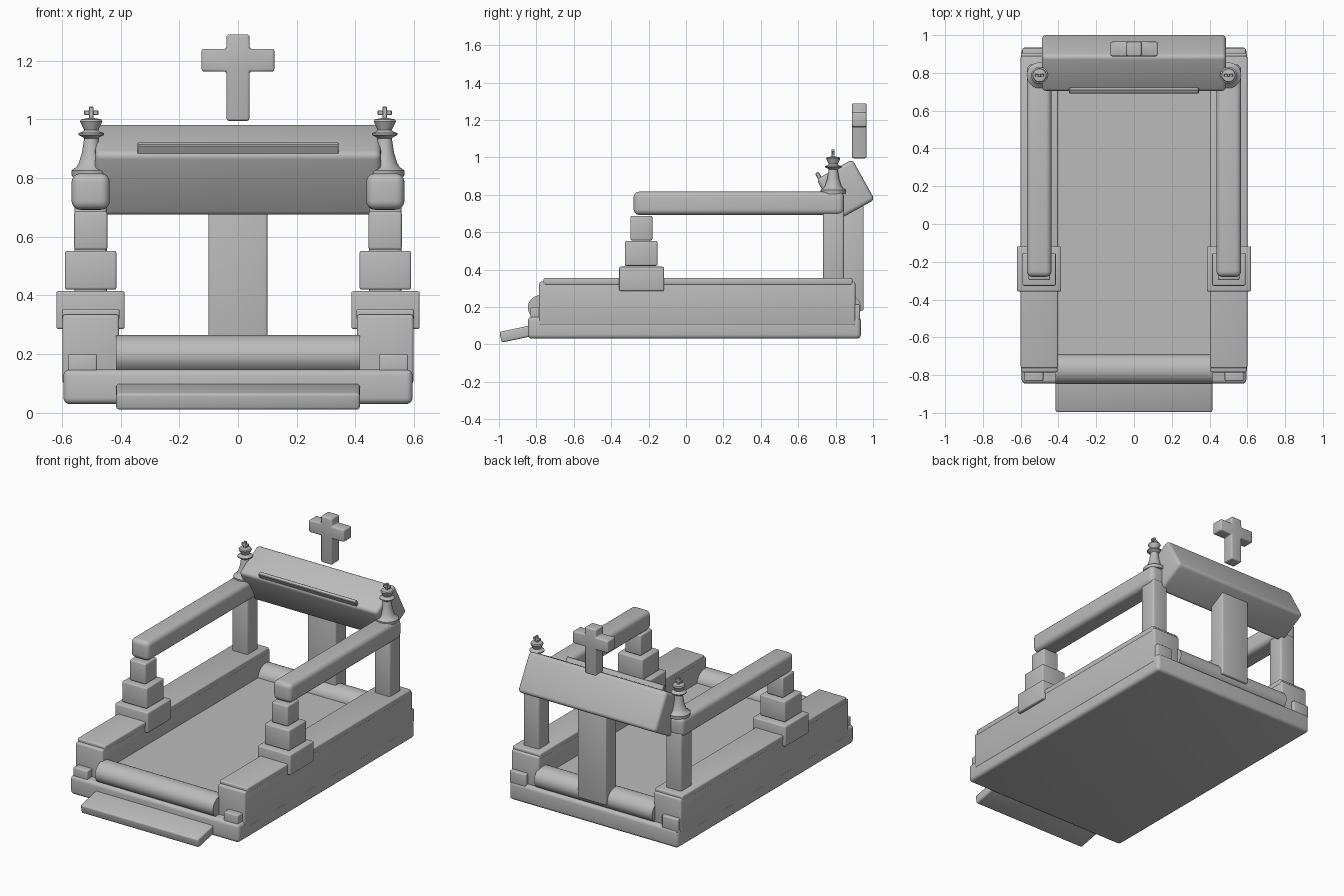
import bpy, bmesh, math
from mathutils import Matrix, Vector

if "Cube" in bpy.data.objects:
    bpy.data.objects.remove(bpy.data.objects["Cube"])

grey = bpy.data.materials.new("stone_grey")
grey.diffuse_color = (0.5, 0.5, 0.5, 1)
grey.use_nodes = True
grey.node_tree.nodes["Principled BSDF"].inputs["Base Color"].default_value = grey.diffuse_color


def finish(name, bm, angle=35):
    bmesh.ops.recalc_face_normals(bm, faces=bm.faces)
    me = bpy.data.meshes.new(name)
    bm.to_mesh(me)
    bm.free()
    me.materials.append(grey)
    ob = bpy.data.objects.new(name, me)
    bpy.context.collection.objects.link(ob)
    bpy.ops.object.select_all(action='DESELECT')
    ob.select_set(True)
    bpy.context.view_layer.objects.active = ob
    bpy.ops.object.shade_smooth_by_angle(angle=math.radians(angle))
    return ob


def box(name, x, y, z, bevel=0.008, segs=3, tilt=0):
    """Bevelled box from (min, max) ranges, tilted about its own x axis."""
    bm = bmesh.new()
    bmesh.ops.create_cube(bm, size=1)
    size = [b - a for a, b in (x, y, z)]
    bmesh.ops.scale(bm, vec=size, verts=bm.verts)
    bmesh.ops.bevel(bm, geom=bm.edges[:], offset=bevel, segments=segs,
                    profile=0.5, affect='EDGES')
    mid = Vector([(a + b) / 2 for a, b in (x, y, z)])
    bm.transform(Matrix.Translation(mid) @ Matrix.Rotation(math.radians(tilt), 4, 'X'))
    return finish(name, bm)


def lathe(name, profile, loc, steps=32):
    """Surface of revolution around z from (radius, height) points."""
    bm = bmesh.new()
    vs = [bm.verts.new((r, 0, z)) for r, z in profile]
    es = [bm.edges.new(p) for p in zip(vs, vs[1:])]
    bmesh.ops.spin(bm, geom=vs + es, axis=(0, 0, 1), cent=(0, 0, 0),
                   angle=2 * math.pi, steps=steps)
    bmesh.ops.remove_doubles(bm, verts=bm.verts, dist=1e-5)
    bm.transform(Matrix.Translation(loc))
    return finish(name, bm)


def roll(name, y, z, ry, rz, half):
    """Horizontal rounded bar along x."""
    bm = bmesh.new()
    bmesh.ops.create_cone(bm, cap_ends=True, segments=40, radius1=1, radius2=1, depth=2)
    bm.transform(Matrix.Translation((0, y, z)) @ Matrix.Diagonal((half, ry, rz, 1))
                 @ Matrix.Rotation(math.pi / 2, 4, 'Y'))
    finish(name, bm)


# base slab, bed floor, tilted front step
box("base_slab", (-0.595, 0.595), (-0.845, 0.935), (0.03, 0.148), 0.022, 4)
box("bed_floor", (-0.42, 0.42), (-0.76, 0.86), (0.10, 0.20), 0.005, 1)
box("front_step", (-0.415, 0.415), (-0.994, -0.78), (0.031, 0.089), 0.01, 3, 12)

# rounded bars at both ends of the bed
roll("front_roll", -0.768, 0.197, 0.078, 0.068, 0.416)
roll("rear_roll", 0.858, 0.197, 0.078, 0.068, 0.416)

# parts repeated on both sides
finial_profile = [(0, 0.805), (0.066, 0.805), (0.068, 0.825), (0.05, 0.838), (0.043, 0.85),
                  (0.032, 0.885), (0.024, 0.935), (0.03, 0.94), (0.044, 0.947), (0.044, 0.953),
                  (0.03, 0.958), (0.024, 0.964), (0.038, 0.993), (0.034, 1.0), (0, 1.006)]
for side, s in (("left", -1), ("right", 1)):
    def sbox(name, x, y, z, *args):
        box(f"{name}_{side}", sorted((s * x[0], s * x[1])), y, z, *args)

    # side rail, its cap and the small corner blocks
    sbox("side_rail", (0.405, 0.598), (-0.785, 0.905), (0.10, 0.335), 0.01)
    sbox("rail_cap", (0.403, 0.6), (-0.762, 0.89), (0.318, 0.354), 0.008)
    sbox("front_corner_block", (0.48, 0.58), (-0.832, -0.77), (0.13, 0.20), 0.007)
    sbox("rear_corner_block", (0.48, 0.592), (0.88, 0.93), (0.13, 0.215), 0.007)

    # three stacked pedestal blocks
    sbox("pedestal_low", (0.386, 0.619), (-0.357, -0.118), (0.285, 0.415), 0.008)
    sbox("pedestal_mid", (0.414, 0.59), (-0.327, -0.153), (0.42, 0.552), 0.008)
    sbox("pedestal_top", (0.445, 0.558), (-0.297, -0.18), (0.556, 0.686), 0.008)

    # arm beam and rear post
    sbox("arm_beam", (0.437, 0.567), (-0.28, 0.845), (0.692, 0.816), 0.03, 5)
    sbox("rear_post", (0.447, 0.557), (0.733, 0.845), (0.34, 0.72), 0.012)

    # turned finial with a little cross on top
    lathe(f"finial_{side}", finial_profile, (s * 0.5, 0.787, 0))
    sbox("finial_cross_upright", (0.492, 0.508), (0.779, 0.795), (0.995, 1.043), 0.002, 1)
    sbox("finial_cross_arm", (0.476, 0.524), (0.78, 0.794), (1.014, 1.03), 0.002, 1)

# central back post, tilted headboard and its front strip
box("back_post", (-0.1, 0.1), (0.84, 0.95), (0.18, 0.76), 0.008)
box("headboard", (-0.487, 0.487), (0.743, 0.963), (0.705, 0.951), 0.022, 4, 29)
box("headboard_strip", (-0.343, 0.343), (0.697, 0.719), (0.884, 0.92), 0.003, 1, 29)

# large cross above the headboard: one outline, extruded and bevelled
half = [(0.039, 0.995), (0.039, 1.163), (0.124, 1.163), (0.124, 1.24), (0.039, 1.24), (0.039, 1.289)]
bm = bmesh.new()
outline = half + [(-x, z) for x, z in reversed(half)]
face = bm.faces.new([bm.verts.new((x, 0.888, z)) for x, z in outline])
ext = bmesh.ops.extrude_face_region(bm, geom=[face], use_keep_orig=True)
bmesh.ops.translate(bm, vec=(0, 0.077, 0),
                    verts=[g for g in ext["geom"] if isinstance(g, bmesh.types.BMVert)])
bmesh.ops.recalc_face_normals(bm, faces=bm.faces)
bmesh.ops.bevel(bm, geom=bm.edges[:], offset=0.008, segments=3, profile=0.5, affect='EDGES')
finish("large_cross", bm)
